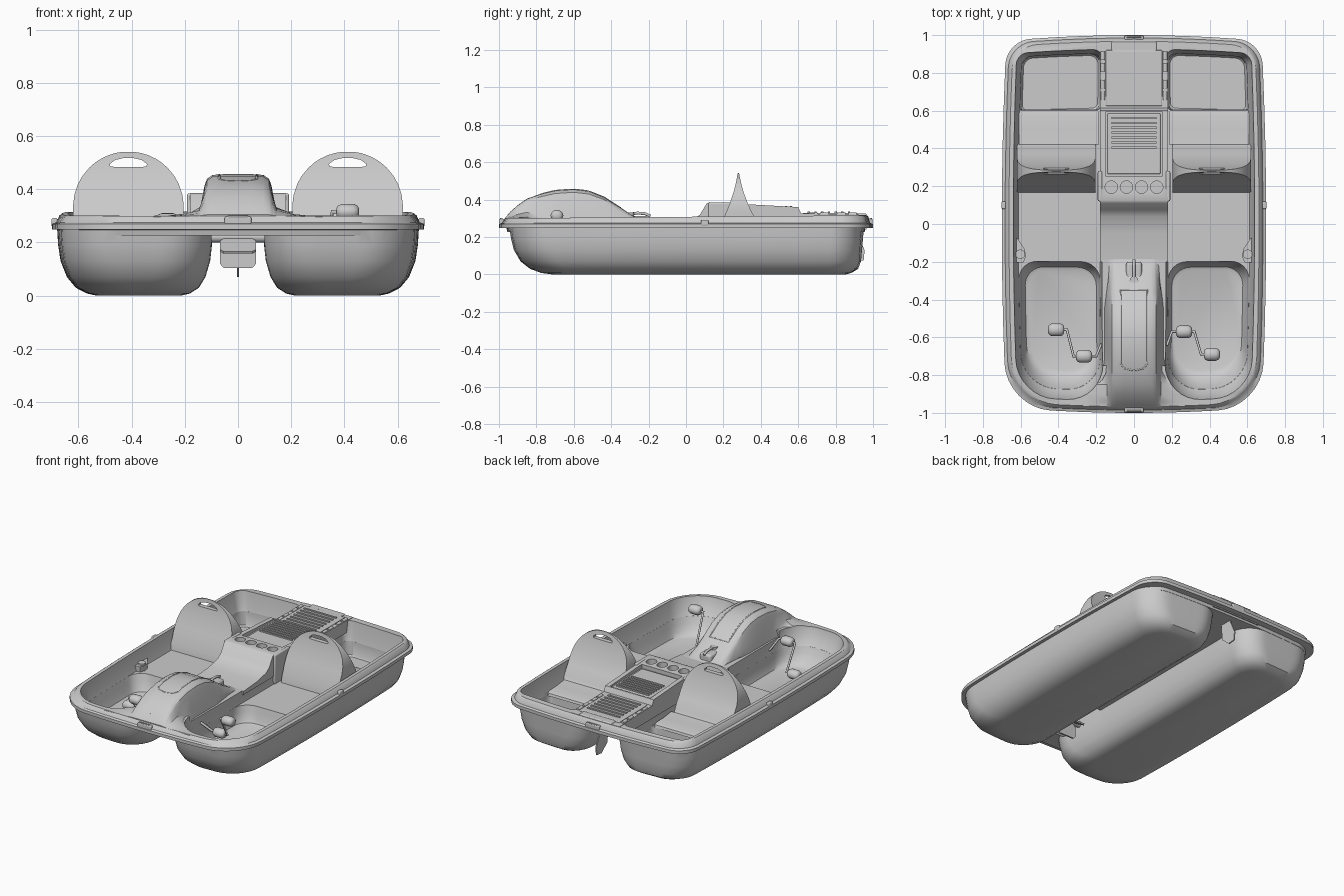
import bpy, bmesh, math
from mathutils import Vector

if "Cube" in bpy.data.objects:
    bpy.data.objects.remove(bpy.data.objects["Cube"])


def make(name, verts, faces):
    me = bpy.data.meshes.new(name)
    me.from_pydata(verts, [], faces)
    bm = bmesh.new()
    bm.from_mesh(me)
    bmesh.ops.recalc_face_normals(bm, faces=bm.faces)
    bm.to_mesh(me)
    bm.free()
    ob = bpy.data.objects.new(name, me)
    bpy.context.collection.objects.link(ob)
    return ob


def loft(name, rings):
    n = len(rings[0])
    verts = [p for r in rings for p in r]
    faces = [list(range(n)), [(len(rings) - 1) * n + i for i in range(n)]]
    for k in range(len(rings) - 1):
        for i in range(n):
            j = (i + 1) % n
            faces.append([k * n + i, k * n + j, k * n + n + j, k * n + n + i])
    return make(name, verts, faces)


def rrect(z, x0, x1, y0, y1, rf, rb, tilt=0.0):
    """Rounded outline in plan, bowed slightly outwards like the hull."""
    pts = []
    for cx, cy, r, a in ((x1 - rb, y1 - rb, rb, 0), (x0 + rb, y1 - rb, rb, 90),
                         (x0 + rf, y0 + rf, rf, 180), (x1 - rf, y0 + rf, rf, 270)):
        for i in range(9):
            t = math.radians(a + 90 * i / 8)
            pts.append((cx + r * math.cos(t), cy + r * math.sin(t)))
    out = []
    for i, p in enumerate(pts):
        out.append(p)
        q = pts[(i + 1) % len(pts)]
        if i % 9 == 8:
            out += [(p[0] + (q[0] - p[0]) * k / 8, p[1] + (q[1] - p[1]) * k / 8) for k in range(1, 8)]
    return [(x * (1 - .035 * y * y), y * (1 - .03 * (x / .7) ** 2), z + tilt * y) for x, y in out]


def box(name, x0, x1, y0, y1, z0, z1, bev=0.0):
    ob = loft(name, [[(x0, y0, z), (x1, y0, z), (x1, y1, z), (x0, y1, z)] for z in (z0, z1)])
    if bev:
        m = ob.modifiers.new("bevel", 'BEVEL')
        m.width, m.segments = bev, 3
    return ob


def cyl(name, c, r, h, axis='Z', n=24):
    rings = []
    for s in (-h / 2, h / 2):
        ring = []
        for i in range(n):
            a, b = r * math.cos(math.tau * i / n), r * math.sin(math.tau * i / n)
            d = {'Z': (a, b, s), 'X': (s, a, b), 'Y': (a, s, b)}[axis]
            ring.append(tuple(Vector(c) + Vector(d)))
        rings.append(ring)
    return loft(name, rings)


def tube(name, pts, r, cyclic=False):
    cu = bpy.data.curves.new(name, 'CURVE')
    cu.dimensions, cu.bevel_depth, cu.bevel_resolution, cu.use_fill_caps = '3D', r, 3, True
    sp = cu.splines.new('POLY')
    sp.points.add(len(pts) - 1)
    for p, q in zip(sp.points, pts):
        p.co = (*q, 1)
    sp.use_cyclic_u = cyclic
    ob = bpy.data.objects.new(name, cu)
    bpy.context.collection.objects.link(ob)
    return ob


def combine(ob, other, op):
    m = ob.modifiers.new("bool", 'BOOLEAN')
    m.object, m.operation, m.solver = other, op, 'EXACT'
    bpy.context.view_layer.objects.active = ob
    bpy.ops.object.modifier_apply(modifier=m.name)
    bpy.data.objects.remove(other)


def mir(ring, s):
    return [(s * x, y, z) for x, y, z in ring]


# deck slab with projecting gunwale lip
hull = loft("hull", [rrect(z, -a, a, -b, b, .24, .13, t) for z, a, b, t in (
    (.227, .66, .955, 0), (.247, .664, .96, 0), (.249, .70, 1.0, 0), (.27, .70, 1.0, 0),
    (.276, .683, .985, 0), (.30, .672, .975, .008), (.308, .662, .967, .008))])

# twin pontoons
for s in (-1, 1):
    combine(hull, loft("pontoon", [mir(rrect(z, x0, x1, y0, y1, r, r * .8), s) for z, x0, x1, y0, y1, r in (
        (0, .22, .53, -.72, .86, .14), (.008, .185, .567, -.78, .89, .16), (.03, .15, .61, -.84, .925, .18),
        (.07, .125, .643, -.89, .94, .19), (.13, .107, .667, -.925, .945, .19),
        (.19, .10, .676, -.94, .95, .19), (.253, .095, .68, -.95, .955, .19))]), 'UNION')

# sunken centre deck
combine(hull, box("cutter", -.19, .19, -.75, .2, .264, .5), 'DIFFERENCE')

# drive hump at the bow, flaring into the front deck
HUMP = [(-.965, .305, .17), (-.94, .335, .17), (-.90, .37, .15), (-.85, .405, .08), (-.78, .43, .03),
        (-.70, .45, .01), (-.60, .457, .01), (-.52, .447, .01), (-.44, .415, .01), (-.37, .37, .0),
        (-.29, .318, -.015), (-.22, .28, -.02), (-.18, .262, -.02)]


def hump_z(y):
    for a, b in zip(HUMP, HUMP[1:]):
        if a[0] <= y <= b[0]:
            return a[1] + (b[1] - a[1]) * (y - a[0]) / (b[0] - a[0])
    return .3


def hump_ring(y, zt, fl):
    b = .298 if y < -.83 else .255
    h = zt - b
    half = [(.147 + fl, .25), (.147 + fl, b), (.149 + fl * .4, b + h * .12), (.144, b + h * .32),
            (.126, b + h * .78), (.117, b + h * .91), (.095, b + h * .985), (.05, zt)]
    k = 1 if y < -.4 else 1 - .5 * (y + .4)
    return [(x * k, y, z) for x, z in half] + [(-x * k, y, z) for x, z in reversed(half)]


combine(hull, loft("hump", [hump_ring(*h) for h in HUMP]), 'UNION')

# cockpit bays, foot wells and rear wells
for s in (-1, 1):
    bay = [(.19, .18, .612, -.883, .905, .185, .05), (.22, .175, .622, -.905, .912, .19, .05),
           (.29, .167, .636, -.935, .923, .2, .06), (.36, .165, .648, -.945, .932, .2, .06)]
    foot = [(.08, .215, .56, -.78, -.245, .14, .09), (.087, .20, .578, -.80, -.23, .15, .1),
            (.11, .19, .588, -.83, -.22, .16, .1), (.15, .184, .60, -.862, -.21, .175, .1),
            (.192, .180, .612, -.883, -.20, .185, .1)]
    rear = [(.09, .195, .60, .615, .895, .03, .05), (.10, .188, .607, .605, .902, .03, .05), (.192, .18, .612, .60, .905, .03, .05)]
    for part in (bay, foot, rear):
        combine(hull, loft("cutter", [mir(rrect(*r), s) for r in part]), 'DIFFERENCE')
# paddle tunnel
combine(hull, cyl("cutter", (0, -.62, .21), .19, .2, 'X', 32), 'DIFFERENCE')

# centre console with cup holders and recessed panels
prof = [(-.2, .24), (-.2, .263), (-.05, .275), (.04, .295), (.075, .32), (.11, .378), (.125, .386),
        (.60, .36), (.615, .326), (.965, .318), (.965, .24)]
console = loft("console", [[(x, y, z) for y, z in prof] for x in (-.18, .18)])
for x in (-.12, -.04, .04, .12):
    combine(console, cyl("cutter", (x, .195, .38), .033, .08), 'DIFFERENCE')
combine(console, box("cutter", -.15, .15, .255, .592, .352, .45), 'DIFFERENCE')
box("front_hatch", -.14, .14, .265, .585, .33, .358, .006)
box("rear_hatch", -.15, .15, .625, .92, .30, .329, .006)
box("hatch_tongue", -.12, .12, .91, .965, .30, .326, .006)
for i in range(7):
    y = .40 + .026 * i
    box("front_rib", -.12, .12, y, y + .011, .35, .366)
for i in range(7):
    y = .65 + .036 * i
    box("rear_rib", -.12, .12, y, y + .012, .32, .336)
for s in (-1, 1):
    box("console_cheek", s * .18 - .012, s * .18 + .012, .12, .28, .19, .385, .008)
    for y in (.68, .74, .83, .89):
        cyl("hinge", (s * .165, y, .32), .012, .045, 'Y', 12)

# seat backs with grip slots
for s in (-1, 1):
    rings = []
    for z, f, b in ((.185, .165, .45), (.20, .168, .425), (.23, .175, .408), (.27, .19, .39), (.30, .20, .37), (.34, .218, .348),
                    (.38, .234, .33), (.42, .248, .315), (.45, .257, .305), (.48, .265, .297),
                    (.50, .269, .292), (.515, .272, .289), (.528, .274, .286), (.536, .275, .285), (.541, .277, .283)):
        w = .208 if z < .34 else math.sqrt(max(.208 ** 2 - (z - .334) ** 2, .0004))
        rings.append([(s * .412 + u * w, y, z) for u, y in ((-1, f), (1, f), (1, b), (-1, b))])
    seat = loft("seat_back", rings)
    slot = [(s * .412 + x, z) for x, z in ((-.068, .486), (-.05, .484), (.05, .484), (.068, .486), (.07, .495),
                                          (.05, .51), (.02, .517), (-.02, .517), (-.05, .51), (-.07, .495))]
    combine(seat, loft("cutter", [[(x, y, z) for x, z in slot] for y in (.1, .5)]), 'DIFFERENCE')
    # rear-facing cushion
    cush = [(.42, .18), (.42, .215), (.50, .205), (.58, .203), (.60, .196), (.605, .18)]
    loft("rear_cushion", [[(s * x, y, z) for y, z in cush] for x in (.185, .61)])
    # tapered side ledge with drain plug
    ledge = [(.64, -.05), (.615, -.08), (.58, -.13), (.572, -.17), (.585, -.205), (.64, -.205)]
    loft("side_ledge", [[(s * x, y, z) for x, y in ledge] for z in (.17, .225)])
    cyl("plug", (s * .602, -.16, .225), .025, .02)
    # oar sockets
    box("oar_socket", s * .69 - .011, s * .69 + .011, .08, .12, .26, .292, .006)

# pedal cranks and pedals
AX = (-.64, .22)
for s, inner, outer in ((1, (-.57, .15), (-.69, .315)), (-1, (-.70, .28), (-.56, .15))):
    path = [(.09, *AX), (.175, *AX), (.20, *inner), (.32, *inner), (.355, *outer), (.45, *outer)]
    tube("crank", [(s * x, y, z) for x, y, z in path], .008)
    for x, (y, z) in ((.265, inner), (.412, outer)):
        rings = []
        for d, k in ((-.042, .5), (-.036, .8), (-.022, 1), (.022, 1), (.036, .8), (.042, .5)):
            rings.append([(s * x + d, y + .034 * k * math.cos(math.tau * i / 20), z + .03 * k * math.sin(math.tau * i / 20))
                          for i in range(20)])
        loft("pedal", rings)

# paddle wheel under the hump
cyl("paddle_shaft", (0, *AX), .02, .2, 'X')
for i in range(6):
    a = math.radians(30 + 60 * i)
    d, n = Vector((0, math.cos(a), math.sin(a))), Vector((0, -math.sin(a), math.cos(a))) * .005
    outline = [(-.05, .015), (.05, .015), (.068, .035), (.068, .10), (.055, .115), (-.055, .115), (-.068, .10), (-.068, .035)]
    loft("paddle_blade", [[tuple(Vector((x, *AX)) + d * r + n * k) for x, r in outline] for k in (-1, 1)])

# rudder under the stern
blade = [(.83, .23), (.84, .12), (.90, .07), (.95, .075), (.955, .13), (.91, .23)]
loft("rudder", [[(x, y, z) for y, z in blade] for x in (-.004, .004)])

# steering lever on its pad
box("steering_pad", -.042, .042, -.33, -.20, .24, .312, .015)
cyl("steering_boss", (0, -.30, .318), .023, .025)
tube("steering_lever", [(0, -.30, .322), (0, -.26, .328), (0, -.22, .325), (0, -.19, .312)], .008)

# raised bead running over the hump
ys = [-.74 + .03 * i for i in range(14)]
bead = [(.07, y) for y in ys] + [(-.07, y) for y in reversed(ys)] + [(-.05, -.765), (0, -.775), (.05, -.765)]
tube("hump_bead", [(x, y, hump_z(y) - .003) for x, y in bead], .005, True)
cyl("bow_stud", (0, -.90, .335), .01, .06, 'Y', 12)

# tow handles at bow and stern
for s in (-1, 1):
    box("handle_base", -.05, .05, s * .985 - .012, s * .985 + .012, .265, .298, .006)
    tube("tow_handle", [(-.045, s * .985, .285), (-.035, s * .99, .298), (.035, s * .99, .298), (.045, s * .985, .285)], .005)

# shading
bpy.ops.object.select_all(action='DESELECT')
for ob in bpy.context.scene.objects:
    if ob.type == 'MESH':
        ob.select_set(True)
        bpy.context.view_layer.objects.active = ob
bpy.ops.object.shade_smooth_by_angle(angle=math.radians(35))
